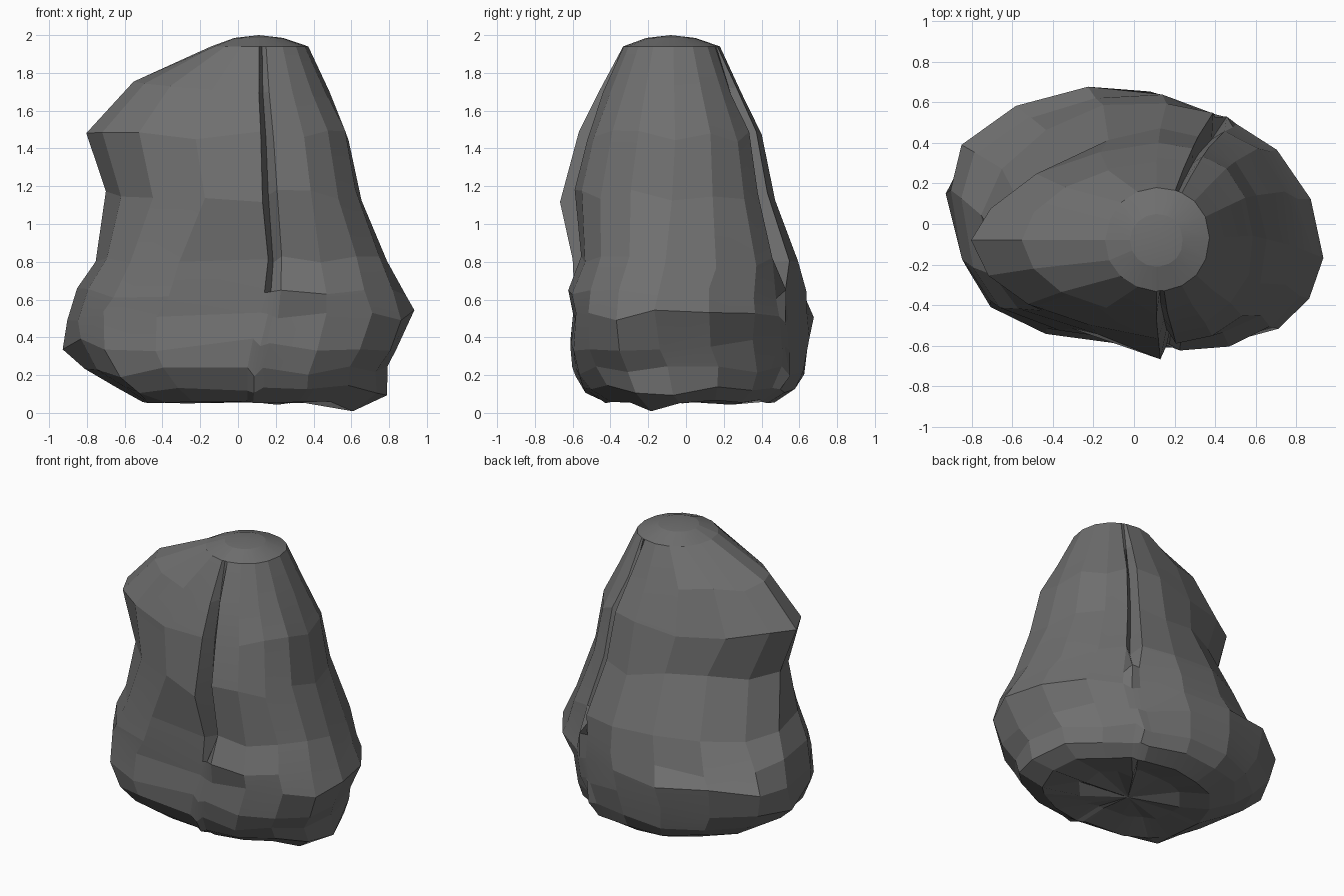
import bpy, bmesh, random
from math import radians, sin, cos

if "Cube" in bpy.data.objects:
    bpy.data.objects.remove(bpy.data.objects["Cube"])

random.seed(7)

# Cross-sections: z, x left, x right, y front, y back, centre x, skew, back-left squareness
SECTIONS = [
    (0.05, -0.50, 0.66, -0.42, 0.46, 0.05, 0.08, 2.0),
    (0.12, -0.66, 0.77, -0.53, 0.57, 0.05, 0.12, 1.9),
    (0.22, -0.79, 0.79, -0.59, 0.63, 0.05, 0.15, 1.85),
    (0.36, -0.91, 0.86, -0.61, 0.64, 0.08, 0.18, 1.8),
    (0.51, -0.92, 0.92, -0.58, 0.65, 0.12, 0.20, 1.75),
    (0.63, -0.85, 0.87, -0.60, 0.62, 0.14, 0.18, 1.8),
    (0.80, -0.74, 0.79, -0.56, 0.60, 0.16, 0.12, 1.85),
    (1.15, -0.69, 0.65, -0.59, 0.47, 0.13, 0.04, 1.75),
    (1.46, -0.80, 0.59, -0.53, 0.40, 0.12, 0.00, 1.7),
    (1.72, -0.55, 0.48, -0.44, 0.29, 0.11, 0.00, 1.9),
    (1.94, -0.14, 0.37, -0.33, 0.18, 0.11, 0.00, 2.0),
    (1.985, -0.02, 0.24, -0.21, 0.05, 0.11, 0.00, 2.0),
]
# Column angles; the close groups form the two vertical cracks
ANGLES = [-87, -83, -63, -42, -20, 2, 24, 46, 63, 67, 71,
          90, 112, 134, 157, 180, 203, 225, 248, 270]
# Depth of the cracks, the lip at the front one and the hollow back left
RELIEF = {-87: 0.86, 63: 0.96, 67: 0.85, 270: 1.08}
HOLLOW = {112: 0.95, 134: 0.93, 157: 0.95}


def power(v, n):
    return (1 if v >= 0 else -1) * abs(v) ** (2 / n)


def section_point(section, angle):
    z, xl, xr, yf, yb, cx, skew, squareness = section
    c, s = cos(radians(angle)), sin(radians(angle))
    low = z < 0.9
    # Corner squareness of each quadrant
    if c >= 0:
        n = 2.2 if s >= 0 else (1.95 if low else 2.2)
    else:
        n = squareness if s >= 0 else (3.0 if low else 2.0)
        if s < 0:
            skew *= 1 + 0.6 * s
    cy = -0.08 * min(1, z)
    dx = (xr - cx if c >= 0 else cx - xl) * power(c, n)
    dy = (yb - cy if s >= 0 else cy - yf) * power(s, n)
    k = RELIEF.get(angle, 1) if 0.7 < z < 1.9 else 1
    if 1.0 < z < 1.3:
        k *= HOLLOW.get(angle, 1) * (1.06 if angle == 270 else 1)
    rough = 0.028 if low else 0.012
    k *= 1 + random.uniform(-rough, rough)
    if z < 0.1:
        z += random.uniform(0, 0.02) - 0.05 * (angle == -20)
    elif z < 1.8:
        z += random.uniform(-0.035, 0.035)
    return (cx + dx * k, cy + dy * k - skew * dx, max(z, 0))


# Boulder body lofted through the sections
bm = bmesh.new()
rings = [[bm.verts.new(section_point(s, a)) for a in ANGLES] for s in SECTIONS]

# Uneven underside
inner = [bm.verts.new((v.co.x * 0.6, v.co.y * 0.6, random.uniform(0.04, 0.11)))
         for v in rings[0]]
rings.insert(0, inner)
count = len(ANGLES)
for low, high in zip(rings, rings[1:]):
    for i in range(count):
        j = (i + 1) % count
        bm.faces.new((low[i], low[j], high[j], high[i]))

# Shallow crown and base centre
top = bm.verts.new((0.11, -0.08, 2.0))
base = bm.verts.new((0.05, 0, 0.06))
for i in range(count):
    j = (i + 1) % count
    bm.faces.new((rings[-1][i], rings[-1][j], top))
    bm.faces.new((inner[j], inner[i], base))
bmesh.ops.recalc_face_normals(bm, faces=bm.faces)

mesh = bpy.data.meshes.new("boulder")
bm.to_mesh(mesh)
bm.free()
boulder = bpy.data.objects.new("boulder", mesh)
bpy.context.collection.objects.link(boulder)
bpy.context.view_layer.objects.active = boulder
boulder.select_set(True)
bpy.ops.object.shade_smooth_by_angle(angle=radians(8))

# Dark stone
stone = bpy.data.materials.new("stone")
stone.diffuse_color = (0.16, 0.16, 0.16, 1)
stone.use_nodes = True
stone.node_tree.nodes["Principled BSDF"].inputs["Base Color"].default_value = stone.diffuse_color
mesh.materials.append(stone)
